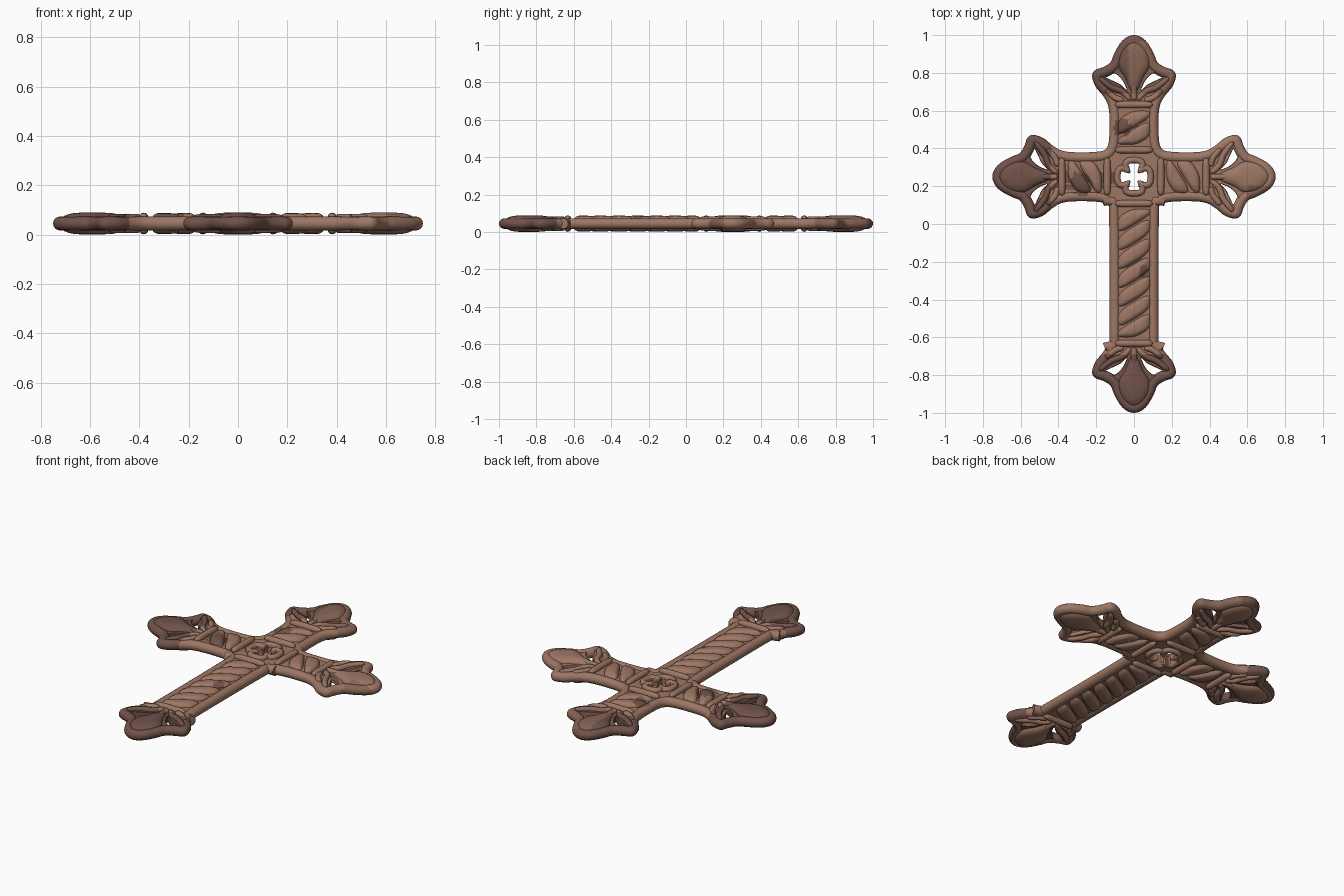
import bpy, bmesh, math
from mathutils import Vector

if "Cube" in bpy.data.objects:
    bpy.data.objects.remove(bpy.data.objects["Cube"])

CY, ZM, EXTRA = 0.25, 0.045, 0.5   # crossing centre, mid height, extra length of lower arm


def material(name, col):
    m = bpy.data.materials.new(name)
    m.diffuse_color = (*col, 1)
    m.use_nodes = True
    m.node_tree.nodes["Principled BSDF"].inputs["Base Color"].default_value = m.diffuse_color
    return m


MATS = [material("warm_brown", (0.34, 0.185, 0.127)),
        material("dark_brown", (0.165, 0.085, 0.068)),
        material("mid_brown", (0.24, 0.128, 0.092))]


def place(k, v, u):
    """Arm coordinates (v across, u outward) to the plane; arm 0 is top, going left."""
    if k == 2 and u > 0.25:
        u += EXTRA
    c, s = [(1, 0), (0, 1), (-1, 0), (0, -1)][k]
    return Vector((c * v - s * u, CY + s * v + c * u))


def smooth(pts, n=5, closed=True):
    """Catmull-Rom sampling."""
    m, out = len(pts), []
    get = (lambda i: pts[i % m]) if closed else (lambda i: pts[max(0, min(m - 1, i))])
    for i in range(m if closed else m - 1):
        a, b, c, d = get(i - 1), get(i), get(i + 1), get(i + 2)
        for j in range(n):
            t = j / n
            out.append(0.5 * (2 * b + (c - a) * t + (2 * a - 5 * b + 4 * c - d) * t * t
                              + (3 * b - a - 3 * c + d) * t ** 3))
    return out if closed else out + [pts[-1]]


def normals(pts, closed):
    m, res = len(pts), []
    for i in range(m):
        a = pts[i - 1] if closed or i else pts[0]
        b = pts[(i + 1) % m] if closed or i < m - 1 else pts[-1]
        d = (b - a).normalized()
        res.append(Vector((-d.y, d.x)))
    return res


def offset(pts, d):
    """Shift a closed loop inward (positive d)."""
    area = sum(pts[i - 1].cross(pts[i]) for i in range(len(pts)))
    return [p + n * math.copysign(1, area) * d for p, n in zip(pts, normals(pts, True))]


def chaikin(pts, n=2):
    for _ in range(n):
        new = []
        for i, p in enumerate(pts):
            q = pts[(i + 1) % len(pts)]
            new += [p.lerp(q, 0.2), p.lerp(q, 0.8)]
        pts = new
    return pts


def loft(bm, rings, closed_path=False):
    vr = [[bm.verts.new(p) for p in r] for r in rings]
    pairs = list(zip(vr, vr[1:])) + ([(vr[-1], vr[0])] if closed_path else [])
    for a, b in pairs:
        for i in range(len(a)):
            bm.faces.new((a[i - 1], a[i], b[i], b[i - 1]))
    if not closed_path:
        bm.faces.new(vr[0])
        bm.faces.new(vr[-1])


def tube(bm, pts, radii, z=ZM, closed=False, seg=12):
    rings = []
    for p, n, r in zip(pts, normals(pts, closed), radii):
        rings.append([(p.x + n.x * r * math.cos(a), p.y + n.y * r * math.cos(a), z + r * math.sin(a))
                      for a in (2 * math.pi * j / seg for j in range(seg))])
    loft(bm, rings, closed)


def strand(bm, pts, r, dz):
    """Round-ended tube on both faces of the cross."""
    pts = smooth(pts, 8, False)
    m = len(pts) - 1
    radii = [max(0.002, r * (1 - abs(2 * i / m - 1) ** 5) ** 0.5) for i in range(m + 1)]
    for s in (-1, 1):
        tube(bm, pts, radii, ZM + s * dz)


def dome(bm, poly, h=0.0445):
    """Two-sided pillow over a polygon."""
    c = sum(poly, Vector((0, 0))) / len(poly)
    rings = []
    for j in range(-6, 7):
        t = j / 6 * math.radians(80)
        s, z = math.cos(t) ** 0.6, math.copysign(abs(math.sin(t)) ** 0.8, t) * h
        rings.append([(*(c + (p - c) * s), ZM + z) for p in poly])
    loft(bm, rings)


def tone(c):
    """Dark staining on the finials and a few worn patches."""
    if c.z > 0.02:
        if c.x < -0.44 or c.y < -0.69:
            return 1
        if c.y > 0.69:
            return 1 if c.x < -0.03 or c.y > 0.97 else 2
        if c.x > 0.6 and c.y < 0.2:
            return 2
        for x, y, r in ((-0.28, 0.21, 0.06), (-0.06, 0.51, 0.05), (0.05, -0.25, 0.03)):
            if (c.x - x) ** 2 + (c.y - y) ** 2 < r * r:
                return 1
    return 0


def finish(name, mesh, bm):
    bmesh.ops.recalc_face_normals(bm, faces=bm.faces)
    bm.to_mesh(mesh)
    bm.free()
    ob = bpy.data.objects.new(name, mesh)
    bpy.context.collection.objects.link(ob)
    mesh.materials.clear()
    for m in MATS:
        mesh.materials.append(m)
    for f in mesh.polygons:
        f.material_index = tone(f.center)
    bpy.ops.object.select_all(action='DESELECT')
    ob.select_set(True)
    bpy.context.view_layer.objects.active = ob
    bpy.ops.object.shade_smooth_by_angle(angle=math.radians(40))


def V(*flat):
    return list(zip(flat[::2], flat[1::2]))


# outline of one arm half, from inner corner to tip
half = V(.148, .148, .132, .20, .13, .32, .14, .385, .165, .43, .205, .48, .222, .535, .205, .565,
         .165, .58, .125, .605, .108, .645, .075, .705, .04, .738, 0, .75)
arm = half + [(-v, u) for v, u in half[-2:0:-1]]
outline = smooth([place(k, v, u) for k in range(4) for v, u in arm])

# openings: two in each finial, one flared cross in the middle
slot = V(.155, .53, .125, .552, .088, .542, .055, .505, .036, .455, .07, .485, .11, .505)
slots = [smooth([place(k, s * v, u) for v, u in slot], 4) for k in range(4) for s in (1, -1)]
flare = V(.018, .018, .036, .07, 0, .075, -.036, .07)
star = [place(k, v, u) for k in range(4) for v, u in flare]
star = chaikin(star, 2)

# flat core plate with the openings
cu = bpy.data.curves.new("core", 'CURVE')
cu.dimensions, cu.fill_mode, cu.extrude = '2D', 'BOTH', 0.02
for loop in [offset(outline, 0.015), star] + slots:
    sp = cu.splines.new('POLY')
    sp.points.add(len(loop) - 1)
    for pt, p in zip(sp.points, loop):
        pt.co = (p.x, p.y, 0, 1)
    sp.use_cyclic_u = True
tmp = bpy.data.objects.new("core_helper", cu)
core = bpy.data.meshes.new_from_object(tmp)
bpy.data.objects.remove(tmp)
bm = bmesh.new()
bm.from_mesh(core)
bmesh.ops.translate(bm, verts=bm.verts, vec=(0, 0, ZM))
bmesh.ops.remove_doubles(bm, verts=bm.verts, dist=1e-5)
finish("core_plate", core, bm)

parts = {n: bmesh.new() for n in ("outer_rim", "opening_rims", "finial_buds", "finial_petals",
                                  "cross_bars", "twisted_ribs", "centre_frame")}

# rounded rims
rim = offset(outline, 0.028)
tube(parts["outer_rim"], rim, [0.028] * len(rim), closed=True, seg=16)
for s in slots:
    e = offset(s, -0.010)
    tube(parts["opening_rims"], e, [0.012] * len(e), closed=True, seg=8)
for dz in (-0.024, 0.024):
    e = offset(star, -0.014)
    tube(parts["centre_frame"], e, [0.017] * len(e), ZM + dz, True)

bud = V(.018, .45, .05, .52, .08, .57, .086, .615, .072, .665, .042, .703)
for k in range(4):
    # finial: bud, stem and curled petals
    loop = bud + [(0, .722)] + [(-v, u) for v, u in bud[::-1]]
    dome(parts["finial_buds"], smooth([place(k, v, u) for v, u in loop], 4))
    petals = [V(0, .405, 0, .44, 0, .50)]
    for s in (1, -1):
        petals += [[(s * v, u) for v, u in c] for c in (
            V(.018, .405, .06, .45, .12, .475, .185, .525), V(.055, .405, .10, .418, .15, .46))]
    for c in petals:
        strand(parts["finial_petals"], [place(k, v, u) for v, u in c], 0.016, 0.023)
    # bars closing the rib panel
    for u in (.142, .382):
        strand(parts["cross_bars"], [place(k, v, u) for v in (-.10, 0, .10)], 0.019, 0.025)
    # diagonal ribs clipped to the panel
    u0, u1 = 0.168, 0.352 + (EXTRA if k == 2 else 0)
    for i in range(-1, 9):
        c, poly = u0 + 0.04 + 0.1 * i, []
        quad = [Vector((v, c + d + 0.6 * v)) for v, d in ((-.09, -.048), (.09, -.048), (.09, .048), (-.09, .048))]
        for lim, sg in ((u0, 1), (u1, -1)):
            poly = []
            for a, b in zip(quad, quad[1:] + quad[:1]):
                da, db = sg * (a.y - lim), sg * (b.y - lim)
                if da >= 0:
                    poly.append(a)
                if da * db < 0:
                    poly.append(a.lerp(b, da / (da - db)))
            quad = poly
            if len(quad) < 3:
                break
        if len(quad) < 3 or abs(sum(quad[j - 1].cross(quad[j]) for j in range(len(quad)))) < 0.004:
            continue
        # clipped points already include the long arm, so rotate directly
        cs, sn = [(1, 0), (0, 1), (-1, 0), (0, -1)][k]
        pts = [Vector((cs * p.x - sn * p.y, CY + sn * p.x + cs * p.y)) for p in quad]
        dome(parts["twisted_ribs"], chaikin(pts, 3), 0.043)

for name, b in parts.items():
    finish(name, bpy.data.meshes.new(name), b)
